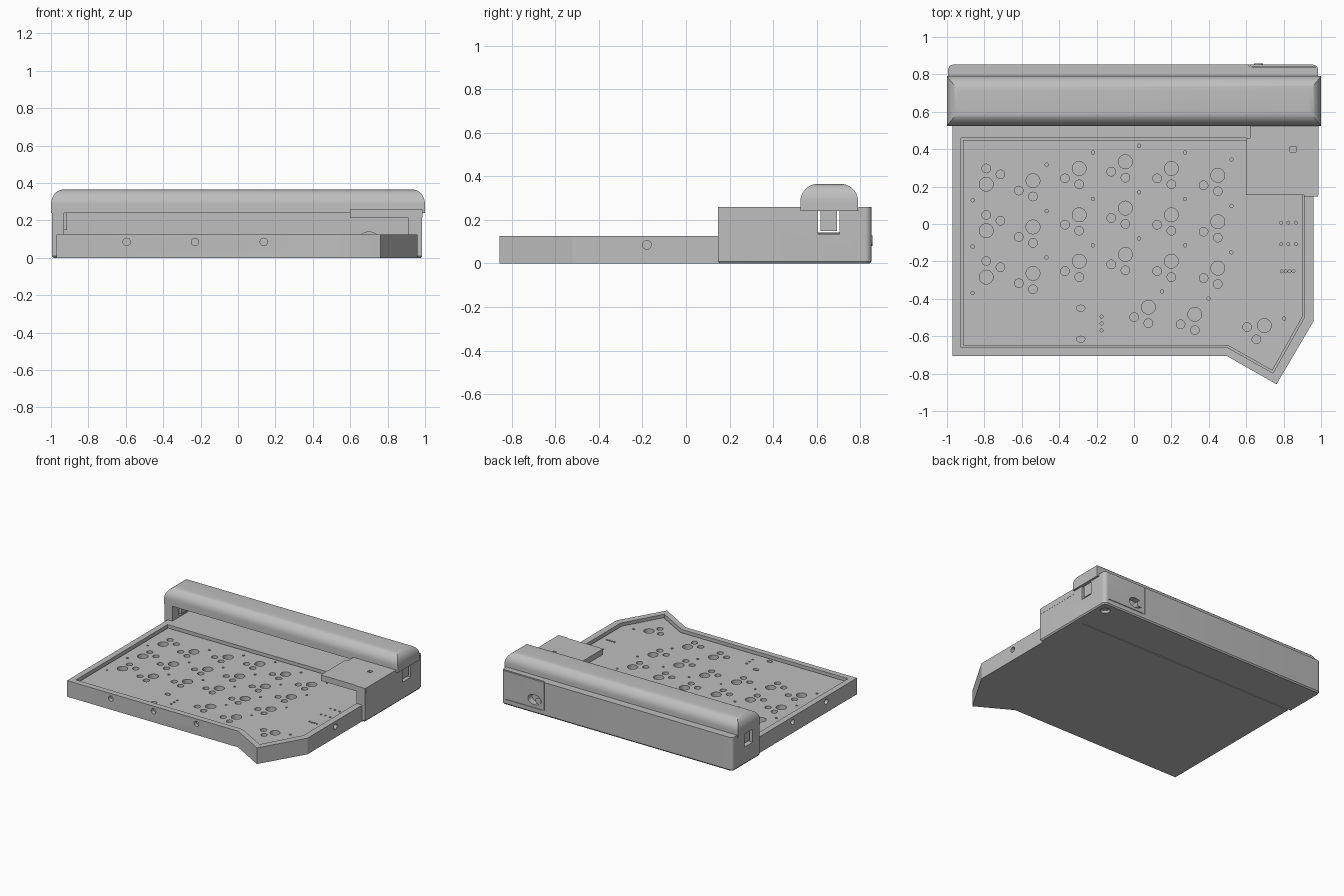
import bpy, bmesh, math
from mathutils import Vector, Matrix

if "Cube" in bpy.data.objects:
    bpy.data.objects.remove(bpy.data.objects["Cube"])

grey = bpy.data.materials.new("plain grey")
grey.diffuse_color = (0.52, 0.52, 0.52, 1)
grey.use_nodes = True
grey.node_tree.nodes["Principled BSDF"].inputs["Base Color"].default_value = grey.diffuse_color


def finish(name, bm):
    bmesh.ops.recalc_face_normals(bm, faces=bm.faces)
    me = bpy.data.meshes.new(name)
    bm.to_mesh(me)
    bm.free()
    me.materials.append(grey)
    ob = bpy.data.objects.new(name, me)
    bpy.context.collection.objects.link(ob)
    return ob


def loft(bm, layers):
    # stack of (outline, height) pairs closed at both ends
    rings = [[bm.verts.new((x, y, z)) for x, y in pts] for pts, z in layers]
    bm.faces.new(rings[0][::-1])
    bm.faces.new(rings[-1])
    n = len(rings[0])
    for lo, hi in zip(rings, rings[1:]):
        for i in range(n):
            j = (i + 1) % n
            bm.faces.new((lo[i], lo[j], hi[j], hi[i]))


def prism(bm, pts, z0, z1):
    loft(bm, [(pts, z0), (pts, z1)])


def block(bm, x0, x1, y0, y1, z0, z1):
    prism(bm, [(x0, y0), (x1, y0), (x1, y1), (x0, y1)], z0, z1)


def rod(bm, centre, r, length, axis="Z", seg=24, stretch=1.0):
    rot = {"Z": Matrix(), "X": Matrix.Rotation(math.pi / 2, 4, "Y"),
           "Y": Matrix.Rotation(math.pi / 2, 4, "X")}[axis]
    m = Matrix.Translation(centre) @ Matrix.Diagonal((stretch, 1, 1, 1)) @ rot
    bmesh.ops.create_cone(bm, cap_ends=True, segments=seg, radius1=r, radius2=r,
                          depth=length, matrix=m)


def inset(pts, d):
    # offset a counter-clockwise outline inward with mitred corners
    out = []
    n = len(pts)
    for i in range(n):
        a, b, c = (Vector(pts[k % n]) for k in (i - 1, i, i + 1))
        u, v = (b - a).normalized(), (c - b).normalized()
        nu, nv = Vector((-u.y, u.x)), Vector((-v.y, v.x))
        out.append(tuple(b + (nu + nv) * d / (1 + nu.dot(nv))))
    return out


def carve(ob, bm):
    # cut, and fall back to the other solver if the result collapses
    cutter = finish(ob.name + "_cutter", bm)
    cutter.hide_render = True
    for solver in ("EXACT", "FLOAT"):
        mod = ob.modifiers.new("cut", "BOOLEAN")
        mod.operation, mod.solver, mod.object = "DIFFERENCE", solver, cutter
        bpy.context.view_layer.update()
        dg = bpy.context.evaluated_depsgraph_get()
        me = bpy.data.meshes.new_from_object(ob.evaluated_get(dg))
        ob.modifiers.clear()
        if len(me.polygons) > 5:
            ob.data = me
            break
    bpy.data.objects.remove(cutter)


def carve_block(ob, *size):
    bm = bmesh.new()
    block(bm, *size)
    carve(ob, bm)


def carve_rod(ob, *args, **kw):
    bm = bmesh.new()
    rod(bm, *args, **kw)
    carve(ob, bm)


def smooth(ob):
    bpy.ops.object.select_all(action="DESELECT")
    ob.select_set(True)
    bpy.context.view_layer.objects.active = ob
    bpy.ops.object.shade_smooth_by_angle(angle=math.radians(30))


# tray with pointed thumb corner
bm = bmesh.new()
prism(bm, [(-0.97, -0.705), (0.495, -0.705), (0.762, -0.857), (0.96, -0.52),
           (0.96, 0.526), (-0.97, 0.526)], 0, 0.125)
tray = finish("tray", bm)
well = [(-0.925, -0.66), (0.50, -0.66), (0.743, -0.797), (0.91, -0.50),
        (0.91, 0.515), (0.62, 0.515), (0.62, 0.46), (-0.925, 0.46)]
bm = bmesh.new()
prism(bm, well, 0.07, 0.2)
for x in (-0.595, -0.23, 0.138):
    rod(bm, (x, -0.705, 0.085), 0.02, 0.06, "Y")
rod(bm, (0.96, -0.18, 0.085), 0.02, 0.06, "X")
for y in (0.08, -0.33):
    rod(bm, (-0.97, y, 0.085), 0.02, 0.06, "X")
carve(tray, bm)
smooth(tray)

# switch plate with key holes
bm = bmesh.new()
prism(bm, inset(well, 0.01), 0.06, 0.105)
plate = finish("switch_plate", bm)
bm = bmesh.new()


def key(x, y, turn=0.0):
    for dx, dy, r in ((0, 0, 0.037), (0, -0.085, 0.023),
                      (-0.076, -0.053, 0.023), (0.073, 0.085, 0.009)):
        p = Matrix.Rotation(math.radians(turn), 2) @ Vector((dx, dy))
        rod(bm, (x + p.x, y + p.y, 0.1), r, 0.058, seg=24 if r > 0.01 else 10)


columns = [(-0.79, 0.212, 180), (-0.54, 0.232, 0), (-0.293, 0.297, 0),
           (-0.046, 0.333, 0), (0.20, 0.297, 0), (0.448, 0.26, 0)]
for x, y, turn in columns:
    for row in range(3):
        key(x, y - 0.248 * row, turn)
key(0.077, -0.445)
key(0.325, -0.483)
key(0.697, -0.543, -30)
dots = [(x, y) for x in (0.787, 0.825, 0.865) for y in (0.007, -0.108)]
dots += [(0.79 + 0.021 * i, -0.253) for i in range(4)]
dots += [(-0.173, -0.495 - 0.037 * i) for i in range(3)]
for x, y in dots:
    rod(bm, (x, y, 0.1), 0.008, 0.058, seg=10)
for y in (-0.45, -0.616):
    rod(bm, (-0.285, y, 0.1), 0.016, 0.058, stretch=1.4)
carve(plate, bm)
smooth(plate)

# rear housing with right side arm, rounded rear corners and chamfered foot
r = 0.03
arc = [math.pi / 2 * i / 6 for i in range(7)]
plan = [(-0.995, 0.525), (0.91, 0.525), (0.91, 0.148), (0.985, 0.148)]
plan += [(0.985 - r + r * math.cos(a), 0.852 - r + r * math.sin(a)) for a in arc]
plan += [(-0.995 + r - r * math.sin(a), 0.852 - r + r * math.cos(a)) for a in arc]
bm = bmesh.new()
loft(bm, [(inset(plan, 0.008), 0), (plan, 0.01), (plan, 0.26)])
housing = finish("rear_housing", bm)
carve_block(housing, -0.93, 0.908, 0.4, 0.755, 0.125, 0.3)     # open channel
carve_block(housing, -1.1, 1.1, 0.52, 0.792, 0.24, 0.31)       # seat of the bar
carve_block(housing, 0.85, 1.1, 0.605, 0.705, 0.135, 0.32)     # end slots
carve_block(housing, -1.1, -0.85, 0.605, 0.705, 0.135, 0.32)
carve_rod(housing, (0.70, 0.85, 0.105), 0.038, 0.10, "Y", stretch=1.5)
carve_rod(housing, (0.91, 0.77, 0.0), 0.035, 0.04)             # foot hole
carve_block(housing, 0.615, 0.621, 0.846, 0.9, 0.04, 0.3)      # panel seams
carve_block(housing, 0.63, 0.95, 0.846, 0.9, 0.04, 0.046)
carve_block(housing, 0.63, 0.97, 0.836, 0.841, 0.25, 0.3)
smooth(housing)

# rounded rest bar, lofted so its corners stay mitred
bm = bmesh.new()
base = ((-1, 1), (0.525, 0.79))
zt, rx, ry = 0.365, 0.065, 0.08
layers = [([(-1, 0.525), (1, 0.525), (1, 0.79), (-1, 0.79)], 0.24)]
for i in range(11):
    a = math.pi / 2 * i / 10
    dx, dy = rx * (1 - math.cos(a)), ry * (1 - math.cos(a))
    layers.append(([(-1 + dx, 0.525 + dy), (1 - dx, 0.525 + dy),
                    (1 - dx, 0.79 - dy), (-1 + dx, 0.79 - dy)],
                   zt - ry + ry * math.sin(a)))
loft(bm, layers)
smooth(finish("rest_bar", bm))

# tongues that drop from the bar into the end slots
bm = bmesh.new()
for s in (-1, 1):
    a, b = sorted((s * 0.915, s * 0.975))
    block(bm, a, b, 0.618, 0.692, 0.15, 0.242)
finish("bar_tongues", bm)

# controller cover over the right rear corner
bm = bmesh.new()
prism(bm, [(0.60, 0.155), (0.986, 0.155), (0.986, 0.526), (0.62, 0.526),
           (0.62, 0.46), (0.60, 0.46)], 0.215, 0.26)
cover = finish("controller_cover", bm)
carve_block(cover, 0.835, 0.865, 0.385, 0.415, 0.235, 0.3)

# cable socket passing through the back wall
bm = bmesh.new()
rod(bm, (0.70, 0.69, 0.105), 0.036, 0.24, "Y", stretch=1.4)
rod(bm, (0.665, 0.832, 0.105), 0.024, 0.05, "Y")
smooth(finish("cable_socket", bm))
